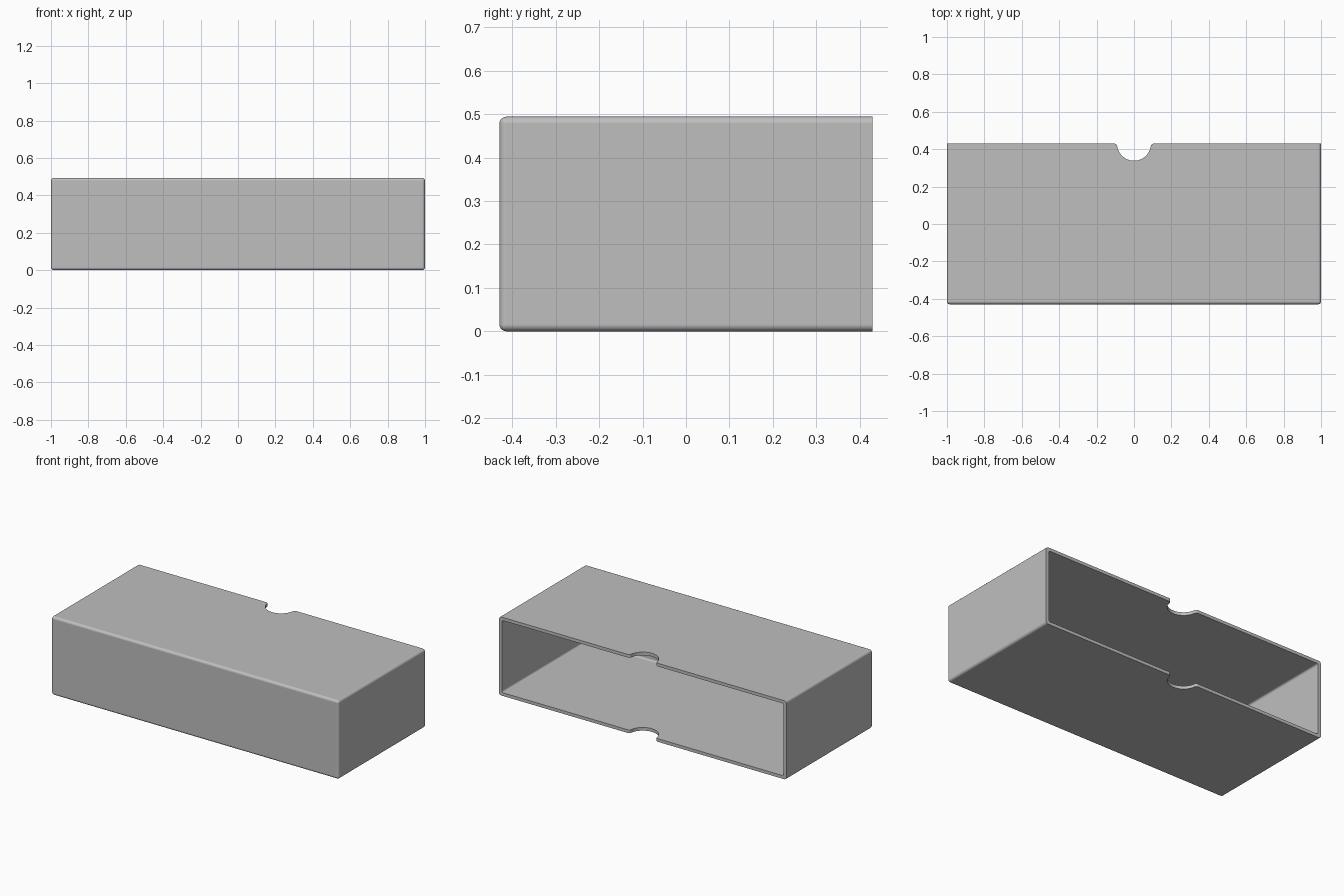
import bpy
import bmesh
from math import asin, cos, hypot, pi, radians, sin, sqrt

if "Cube" in bpy.data.objects:
    bpy.data.objects.remove(bpy.data.objects["Cube"], do_unlink=True)

WIDTH, DEPTH, HEIGHT = 2.0, 0.859, 0.494
BACK = DEPTH / 2
WALL = 0.02
NOTCH_R, LIP_R = 0.091, 0.015

grey = bpy.data.materials.new("plain grey")
grey.use_nodes = True
colour = (0.52, 0.52, 0.52, 1)
grey.diffuse_color = colour
grey.node_tree.nodes["Principled BSDF"].inputs["Base Color"].default_value = colour


def make_object(name, bm):
    bmesh.ops.recalc_face_normals(bm, faces=bm.faces)
    mesh = bpy.data.meshes.new(name)
    bm.to_mesh(mesh)
    bm.free()
    mesh.materials.append(grey)
    obj = bpy.data.objects.new(name, mesh)
    bpy.context.collection.objects.link(obj)
    return obj


def rounded_box(name, low, high, radius):
    """Box with every edge rounded except those around the back face."""
    bm = bmesh.new()
    bmesh.ops.create_cube(bm, size=1)
    for v in bm.verts:
        v.co = [(a + b) / 2 + c * (b - a) for a, b, c in zip(low, high, v.co)]
    edges = [e for e in bm.edges
             if not all(v.co.y > high[1] - 0.001 for v in e.verts)]
    bmesh.ops.bevel(bm, geom=edges, offset=radius, segments=5,
                    profile=0.5, affect='EDGES', clamp_overlap=True)
    return make_object(name, bm)


def arc(cx, cy, radius, start, end, steps):
    return [(cx + radius * cos(start + (end - start) * i / steps),
             cy + radius * sin(start + (end - start) * i / steps))
            for i in range(steps + 1)]


def notch_cutter():
    """Half-round thumb notch with softened lips, through top and bottom."""
    lip_x = sqrt((NOTCH_R + LIP_R) ** 2 - LIP_R ** 2)
    tilt = asin(LIP_R / (NOTCH_R + LIP_R))
    lip = arc(lip_x, BACK - LIP_R, LIP_R, pi / 2, pi - tilt, 6)
    bowl = arc(0, BACK, NOTCH_R, -tilt, tilt - pi, 32)
    outline = [(lip_x, BACK + 0.1)] + lip + bowl[1:-1]
    outline += [(-x, y) for x, y in reversed(lip)] + [(-lip_x, BACK + 0.1)]
    bm = bmesh.new()
    face = bm.faces.new([bm.verts.new((x, y, -0.1)) for x, y in outline])
    grown = bmesh.ops.extrude_face_region(bm, geom=[face])["geom"]
    top = [g for g in grown if isinstance(g, bmesh.types.BMVert)]
    bmesh.ops.translate(bm, verts=top, vec=(0, 0, HEIGHT + 0.2))
    return make_object("notch_cutter", bm)


# Outer shell, hollowed from the back and notched at the open rim
sleeve = rounded_box("sleeve", (-WIDTH / 2, -BACK, 0),
                     (WIDTH / 2, BACK, HEIGHT), 0.016)
cavity = rounded_box("cavity_cutter", (-WIDTH / 2 + WALL, -BACK + WALL, WALL),
                     (WIDTH / 2 - WALL, BACK + 0.1, HEIGHT - WALL), 0.012)

bpy.context.view_layer.objects.active = sleeve
for cutter in (cavity, notch_cutter()):
    cutter.hide_render = True
    mod = sleeve.modifiers.new(cutter.name, 'BOOLEAN')
    mod.operation = 'DIFFERENCE'
    mod.solver = 'EXACT'
    mod.object = cutter
    bpy.ops.object.modifier_apply(modifier=mod.name)
    bpy.data.objects.remove(cutter, do_unlink=True)

# Smooth roundings, with flat walls kept flat
bpy.ops.object.select_all(action='DESELECT')
sleeve.select_set(True)
bpy.ops.object.shade_smooth_by_angle(angle=radians(30))
flat = sleeve.modifiers.new("flat walls", 'WEIGHTED_NORMAL')
flat.keep_sharp = True
